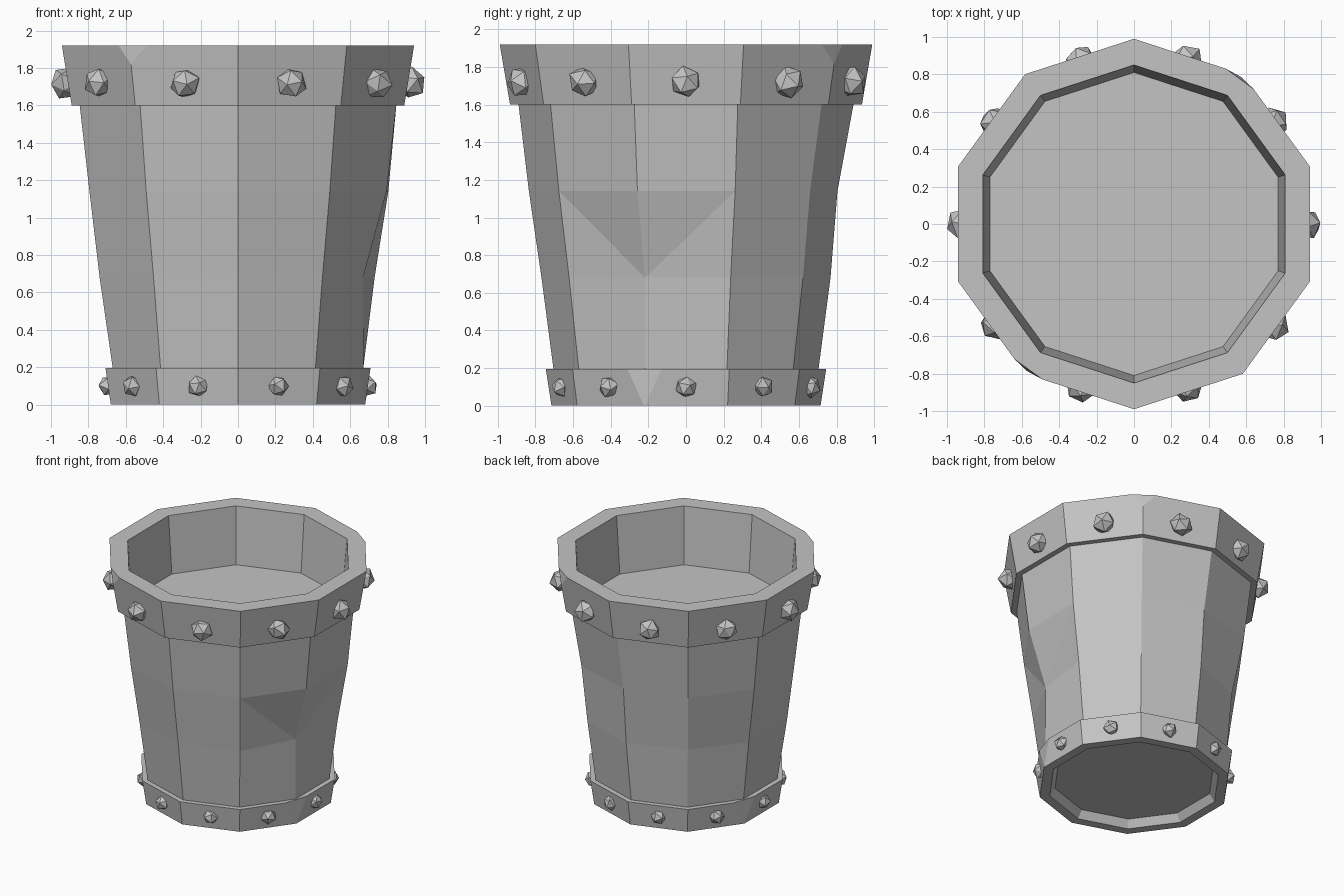
import bpy, bmesh, math, random
from mathutils import Vector, Euler

random.seed(4)
SIDES = 10
STEP = math.tau / SIDES

cube = bpy.data.objects.get("Cube")
if cube:
    bpy.data.objects.remove(cube, do_unlink=True)

stone = bpy.data.materials.new("grey_stone")
stone.use_nodes = True
GREY = (0.55, 0.55, 0.55, 1)
stone.diffuse_color = GREY
stone.node_tree.nodes["Principled BSDF"].inputs["Base Color"].default_value = GREY


def polar(radius, angle, z):
    return Vector((radius * math.cos(angle), radius * math.sin(angle), z))


def corner(k):
    """Angle of corner k; corner 0 faces the back."""
    return math.pi / 2 + k * STEP


def lathe(bm, profile, closed):
    """Sweep a (radius, z) profile round ten sides; open ends get caps."""
    rings = [[bm.verts.new(polar(r, corner(k), z)) for k in range(SIDES)]
             for r, z in profile]
    pairs = list(zip(rings, rings[1:]))
    if closed:
        pairs.append((rings[-1], rings[0]))
    else:
        bm.faces.new(rings[0])
        bm.faces.new(rings[-1])
    for a, b in pairs:
        for k in range(SIDES):
            n = (k + 1) % SIDES
            bm.faces.new((a[k], a[n], b[n], b[k]))
    return rings


def chip(bm, k, radius, z, tilt):
    """Slice one outer corner off flat."""
    normal = polar(1, corner(k), tilt).normalized()
    cut = bmesh.ops.bisect_plane(
        bm, geom=bm.verts[:] + bm.edges[:] + bm.faces[:],
        plane_co=polar(radius, corner(k), z), plane_no=normal, clear_outer=True)
    edges = [e for e in cut["geom_cut"] if isinstance(e, bmesh.types.BMEdge)]
    bmesh.ops.holes_fill(bm, edges=edges, sides=0)


def finish(bm, name):
    bmesh.ops.recalc_face_normals(bm, faces=bm.faces[:])
    mesh = bpy.data.meshes.new(name)
    bm.to_mesh(mesh)
    bm.free()
    mesh.materials.append(stone)
    obj = bpy.data.objects.new(name, mesh)
    bpy.context.collection.objects.link(obj)
    return obj


# Tapered body with a raised inner floor and a few hammered dents
bm = bmesh.new()
rings = lathe(bm, [(0.60, 0.06), (0.69, 0.10), (0.705, 0.20), (0.768, 0.68),
                   (0.835, 1.14), (0.89, 1.60), (0.84, 1.60), (0.83, 1.46)], False)
LOW, HIGH = 3, 4
dents = [(LOW, 7, -0.065), (HIGH, 0, -0.03), (LOW, 1, -0.025),
         (HIGH, 9, -0.02), (HIGH, 8, 0.01), (LOW, 3, 0.01)]
for row, k, depth in dents:
    rings[row][k].co += polar(depth, corner(k), 0)
deep = rings[LOW][7]
for k in (6, 8):
    bmesh.ops.connect_verts(bm, verts=[deep, rings[HIGH][k]])
finish(bm, "body")

# Thick rim band with two chipped corners
bm = bmesh.new()
lathe(bm, [(0.935, 1.60), (0.99, 1.92), (0.85, 1.92),
           (0.81, 1.46), (0.85, 1.46), (0.86, 1.60)], True)
for k in (4, 9):
    chip(bm, k, 0.96, 1.92, 0.12)
finish(bm, "rim_band")

# Foot band with a recessed underside
bm = bmesh.new()
lathe(bm, [(0.715, 0), (0.745, 0.195), (0.69, 0.195),
           (0.60, 0.06), (0.64, 0)], True)
for k in (2, 7):
    chip(bm, k, 0.714, 0.195, 0)
finish(bm, "foot_band")


def studs(name, distance, z, size):
    """One rough faceted stud in the middle of each side."""
    for i in range(SIDES):
        bm = bmesh.new()
        bmesh.ops.create_icosphere(bm, subdivisions=1, radius=size)
        for v in bm.verts:
            v.co *= random.uniform(0.9, 1.06)
        turn = Euler([random.uniform(0, math.tau) for _ in range(3)])
        bmesh.ops.rotate(bm, verts=bm.verts, matrix=turn.to_matrix())
        bmesh.ops.translate(bm, verts=bm.verts, vec=polar(distance, i * STEP, z))
        finish(bm, f"{name}_{i + 1}")


studs("rim_stud", 0.92, 1.72, 0.087)
studs("foot_stud", 0.69, 0.10, 0.06)
